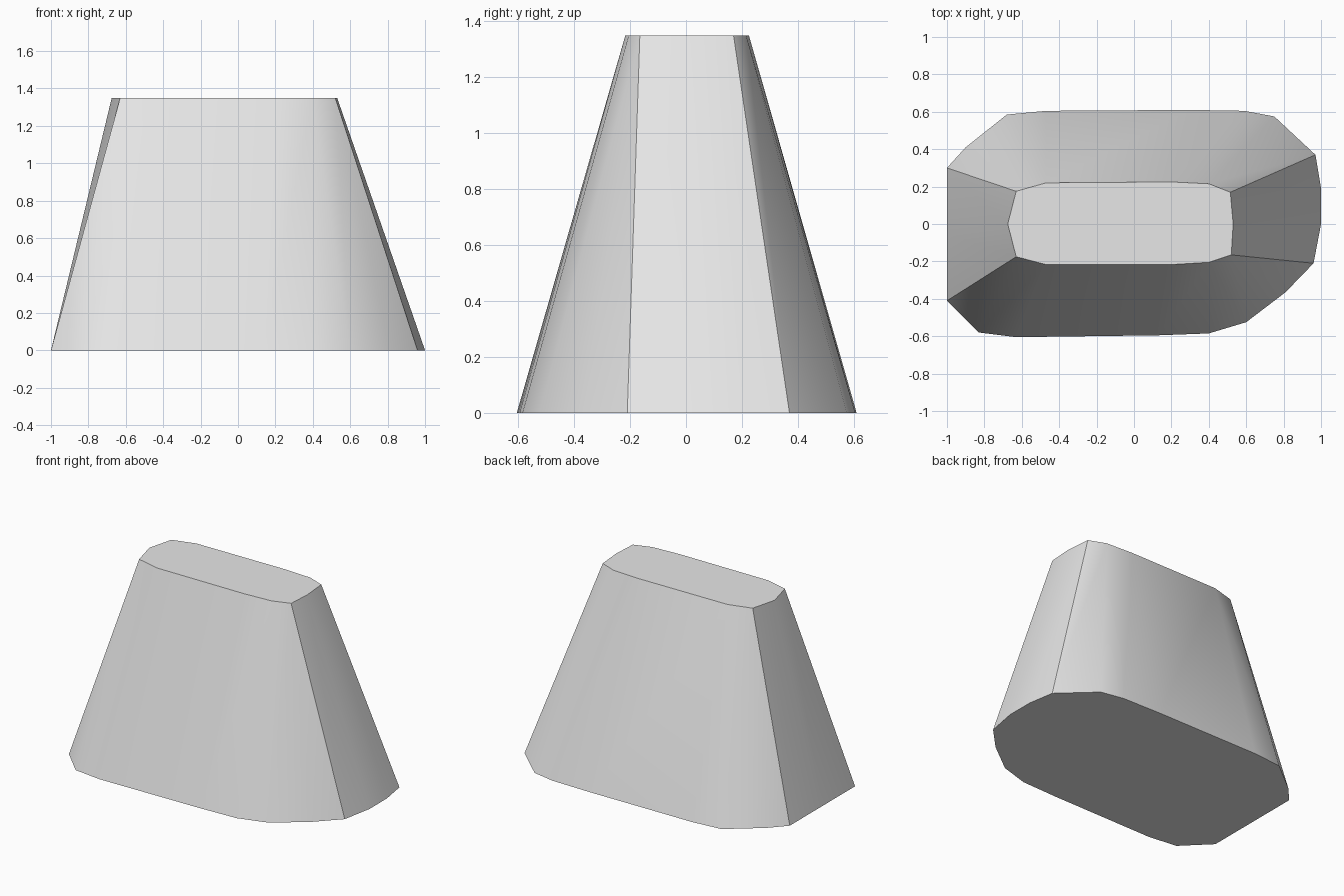
import bpy, bmesh, math

cube = bpy.data.objects.get("Cube")
if cube:
    bpy.data.objects.remove(cube, do_unlink=True)

HEIGHT = 1.35

# Matching base and top outlines, counter-clockwise from the front of the +x end
base = [(.96, -.21), (1, 0), (1, .19), (.97, .37), (.75, .575), (.59, .605),
        (.3, .61), (-.47, .605), (-.68, .585), (-.9, .41), (-1, .3), (-1, -.05),
        (-1, -.41), (-.83, -.58), (-.63, -.605), (.13, -.595), (.4, -.585),
        (.6, -.525), (.81, -.365)]
upper = [(.52, -.165), (.53, 0), (.515, .17), (.4, .215), (.2, .225),
         (-.47, .22), (-.63, .175), (-.675, 0), (-.63, -.175), (-.47, -.217),
         (.2, -.217), (.4, -.205)]
# Upper corner that each base corner rises to
match = [0, 1, 1, 2, 3, 3, 4, 5, 5, 6, 6, 7, 8, 8, 9, 10, 11, 11, 0]

bm = bmesh.new()
low = [bm.verts.new((x, y, 0)) for x, y in base]
high = [bm.verts.new((x, y, HEIGHT)) for x, y in upper]

# Tapered wall: quads, or triangles where base corners share an upper corner
for i, m in enumerate(match):
    j = (i + 1) % len(base)
    n = match[j]
    ring = [low[i], low[j], high[n]]
    if n != m:
        ring.append(high[m])
    bm.faces.new(ring)

# Flat caps
bm.faces.new(low[::-1])
bm.faces.new(high)
bmesh.ops.recalc_face_normals(bm, faces=bm.faces)

mesh = bpy.data.meshes.new("tapered_block")
bm.to_mesh(mesh)
bm.free()
block = bpy.data.objects.new("tapered_block", mesh)
bpy.context.collection.objects.link(block)

# Plain grey material
grey = bpy.data.materials.new("light_grey")
grey.use_nodes = True
colour = (.8, .8, .8, 1)
grey.diffuse_color = colour
grey.node_tree.nodes["Principled BSDF"].inputs["Base Color"].default_value = colour
mesh.materials.append(grey)

# Smooth wall with crisp rims and end corners
bpy.ops.object.select_all(action="DESELECT")
block.select_set(True)
bpy.context.view_layer.objects.active = block
bpy.ops.object.shade_smooth_by_angle(angle=math.radians(35))
